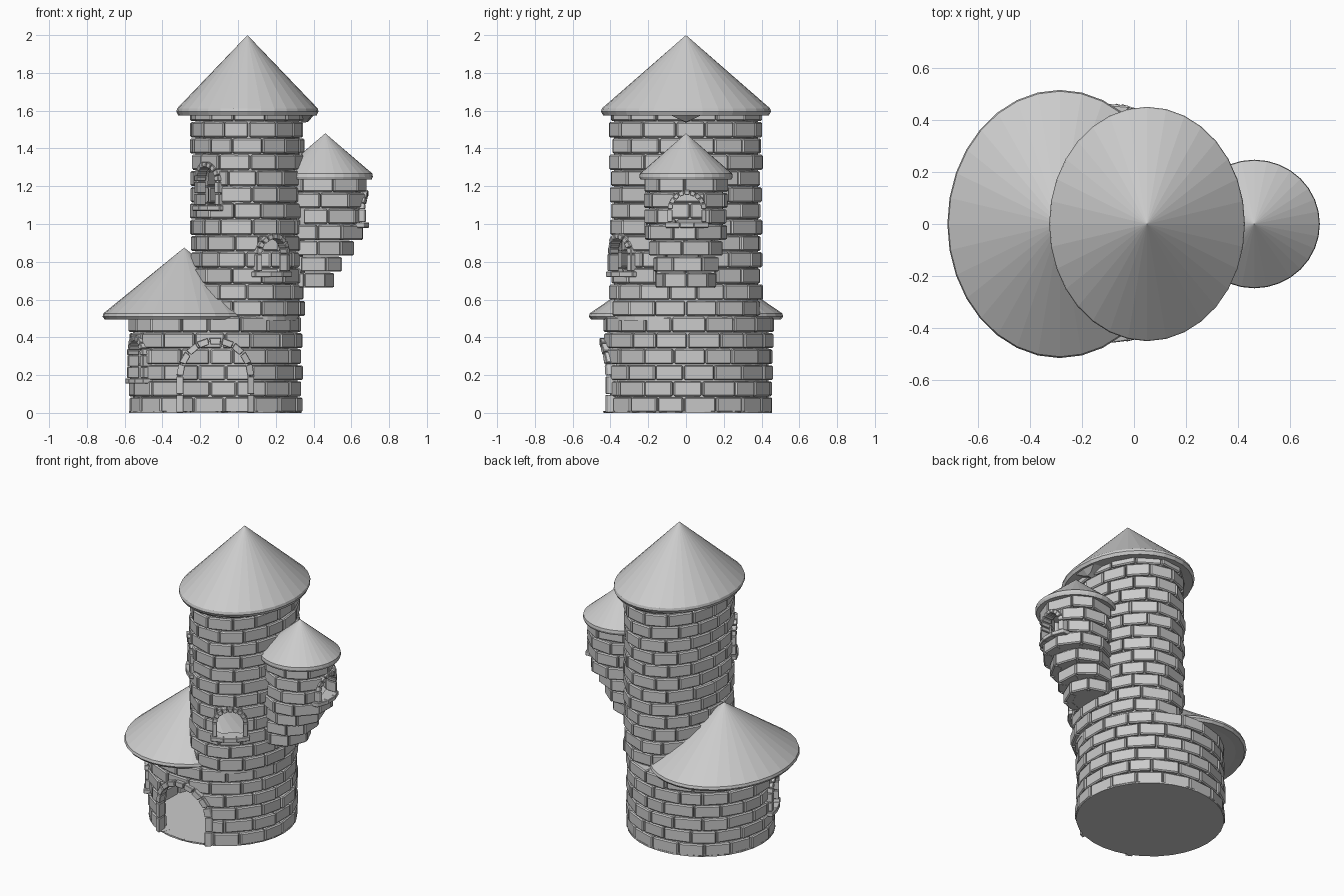
import bpy, bmesh, math, random
from mathutils import Matrix, Vector

if "Cube" in bpy.data.objects:
    bpy.data.objects.remove(bpy.data.objects["Cube"])

random.seed(4)
BASE = (-0.12, 0.01, 0.46, 0.45)      # ellipse: centre x, y, radius x, y
TOWER = (0.05, 0.0, 0.30, 0.405)


def finish(name, bm):
    bmesh.ops.recalc_face_normals(bm, faces=bm.faces)
    me = bpy.data.meshes.new(name)
    bm.to_mesh(me)
    bm.free()
    ob = bpy.data.objects.new(name, me)
    bpy.context.collection.objects.link(ob)
    return ob


def on_ellipse(e, t, inset=0.0):
    return (e[0] + (e[2] - inset) * math.cos(t), e[1] + (e[3] - inset) * math.sin(t))


def even_angles(e, n, shifts):
    """Angles that split the ellipse into n pieces of about equal arc length."""
    steps, total, acc = 360, 0.0, [0.0]
    for i in range(steps):
        t = (i + 0.5) * math.tau / steps
        total += math.hypot(e[2] * math.sin(t), e[3] * math.cos(t))
        acc.append(total)
    out = []
    for k in range(n):
        goal = ((k + shifts[k]) / n % 1.0) * total
        i = next(j for j in range(steps) if acc[j + 1] >= goal)
        out.append((i + (goal - acc[i]) / (acc[i + 1] - acc[i])) * math.tau / steps)
    return out


def block(bm, pts):
    """Box from eight points: four below, four above."""
    v = [bm.verts.new(p) for p in pts]
    for f in ((3, 2, 1, 0), (4, 5, 6, 7), (0, 1, 5, 4), (1, 2, 6, 5), (2, 3, 7, 6), (3, 0, 4, 7)):
        bm.faces.new([v[i] for i in f])


def soften(bm, w):
    bmesh.ops.recalc_face_normals(bm, faces=bm.faces)
    bmesh.ops.bevel(bm, geom=bm.edges[:], offset=w, segments=1, affect='EDGES')


def bricks(name, rows, skip=None):
    """rows: list of (ellipse, z0, z1, count)"""
    bm = bmesh.new()
    for r, (e, z0, z1, n) in enumerate(rows):
        base = 0.5 * (r % 2) + random.uniform(-0.1, 0.1)
        a = even_angles(e, n, [base + random.uniform(-0.1, 0.1) for _ in range(n)])
        for k in range(n):
            t0, t1 = a[k], a[(k + 1) % n]
            if t1 < t0:
                t1 += math.tau
            t0, t1 = t0 + 0.008, t1 - 0.008
            mx, my = on_ellipse(e, (t0 + t1) / 2)
            if skip and ((mx - skip[0]) / skip[2]) ** 2 + ((my - skip[1]) / skip[3]) ** 2 < 0.75:
                continue
            o = random.uniform(-0.006, 0.004)
            o2 = o + random.uniform(-0.003, 0.003)
            ring = [on_ellipse(e, t0, o), on_ellipse(e, t1, o2),
                    on_ellipse(e, t1, 0.06), on_ellipse(e, t0, 0.06)]
            block(bm, [(x, y, z) for z in (z0 + 0.003, z1 - 0.003) for x, y in ring])
    soften(bm, 0.007)
    return finish(name, bm)


def mortar(name, e, z0, z1, solid=False, inset=0.024):
    """Thin shell (or solid drum) that closes the joints behind the bricks."""
    bm = bmesh.new()
    n = 32
    loops = [(inset, z0), (inset, z1)] + ([] if solid else [(inset + 0.02, z1), (inset + 0.02, z0)])
    rings = [[bm.verts.new((*on_ellipse(e, math.tau * i / n, s), z)) for i in range(n)] for s, z in loops]
    for j in range(1 if solid else 4):
        A, B = rings[j], rings[(j + 1) % len(rings)]
        for i in range(n):
            bm.faces.new((A[i], A[(i + 1) % n], B[(i + 1) % n], B[i]))
    if solid:
        bm.faces.new(rings[0][::-1])
        bm.faces.new(rings[1])
    return finish(name, bm)


def roof(name, cx, rx, ry, z_lip, z_eave, z_top, n=32):
    bm = bmesh.new()
    prof = [(0.86, z_lip + 0.005), (0.975, z_lip), (1.0, z_eave - 0.005), (0.99, z_eave + 0.012)]
    rings = [[bm.verts.new((cx + rx * s * math.cos(math.tau * i / n), ry * s * math.sin(math.tau * i / n), z))
              for i in range(n)] for s, z in prof]
    tip = bm.verts.new((cx, 0, z_top))
    for i in range(n):
        j = (i + 1) % n
        for A, B in zip(rings, rings[1:]):
            bm.faces.new((A[i], A[j], B[j], B[i]))
        bm.faces.new((rings[-1][i], rings[-1][j], tip))
    bm.faces.new(rings[0][::-1])
    return finish(name, bm)


def opening(name, targets, loc, deg, z0, z1, half, thick, R, sill=True):
    """Arched hole through the targets plus a stone surround that hugs the wall."""
    M = Matrix.Translation((loc[0], loc[1], 0)) @ Matrix.Rotation(math.radians(deg), 4, 'Z')
    spring, low = z1 - half, z0 + (0.028 if sill else 0.0)
    # cutter
    bm = bmesh.new()
    r = half - thick * 0.6
    zc = low - (0.0 if sill else -0.011)
    prof = [(-r, zc), (r, zc)] + [(r * math.cos(math.pi * i / 12), spring + r * math.sin(math.pi * i / 12))
                                  for i in range(13)]
    f = bm.faces.new([bm.verts.new(M @ Vector((x, -0.1, z))) for x, z in prof])
    ext = bmesh.ops.extrude_face_region(bm, geom=[f])
    d = M.to_3x3() @ Vector((0, 0.22, 0))
    bmesh.ops.translate(bm, vec=d, verts=[g for g in ext['geom'] if isinstance(g, bmesh.types.BMVert)])
    cutter = finish(name + "_cutter", bm)
    cutter.hide_render = True
    for t in targets:
        m = t.modifiers.new(name, 'BOOLEAN')
        m.operation, m.solver, m.object = 'DIFFERENCE', 'EXACT', cutter
    cutters.append(cutter)
    # surround
    bm = bmesh.new()

    def stone(quad, out):
        pts = []
        for y in (-out, 0.045):
            for x, z in quad:
                hug = R - math.sqrt(max(R * R - x * x, 0))
                pts.append(M @ Vector((x, y + hug, z)))
        block(bm, pts)

    ri, n = half - thick, 9
    for i in range(n):
        a, b = math.pi * i / n + 0.02, math.pi * (i + 1) / n - 0.02
        stone([(q * math.cos(t), spring + q * math.sin(t)) for q, t in ((ri, a), (half, a), (half, b), (ri, b))],
              0.018 + random.uniform(-0.003, 0.003))
    k = max(1, round((spring - low) / 0.08))
    for s in (-1, 1):
        for i in range(k):
            a = low + (spring - low) * i / k + 0.002
            b = low + (spring - low) * (i + 1) / k - 0.002
            stone([(s * ri, a), (s * half, a), (s * half, b), (s * ri, b)], 0.018 + random.uniform(-0.003, 0.003))
    if sill:
        w = half + 0.012
        for a, b in ((-w, -w / 3), (-w / 3, w / 3), (w / 3, w)):
            stone([(a, z0), (b, z0), (b, low), (a, low)], 0.026)
    soften(bm, 0.003)
    finish(name + "_surround", bm)


cutters = []
# walls
base = bricks("base_bricks", [(BASE, i * 0.085, (i + 1) * 0.085, 17) for i in range(6)])
base_m = mortar("base_mortar", BASE, 0.0, 0.505)
mortar("floor", BASE, 0.0, 0.01, True, 0.004)
tower = bricks("tower_bricks", [(TOWER, 0.51 + i * 0.086, 0.596 + i * 0.086, 14) for i in range(13)])
tower_m = mortar("tower_mortar", TOWER, 0.49, 1.6)

# side turret: lower courses step outwards
courses = [(0.355, 0.16), (0.38, 0.18), (0.42, 0.195), (0.455, 0.22), (0.46, 0.22), (0.46, 0.222), (0.46, 0.224)]
rows, upper = [], []
for i, (cx, r) in enumerate(courses):
    e, z = (cx, 0, r, r), 0.66 + i * 0.0845
    rows.append((e, z, z + 0.0845, 9 if i > 2 else 8))
    if i < 4:
        mortar("turret_corbel_%d" % i, e, z + 0.004, z + 0.084, True)
turret = bricks("turret_bricks", rows, skip=TOWER)
turret_m = mortar("turret_mortar", (0.46, 0, 0.22, 0.22), 0.98, 1.25)

# roofs
roof("base_roof", -0.285, 0.432, 0.515, 0.495, 0.515, 0.875)
roof("tower_roof", 0.05, 0.376, 0.45, 1.575, 1.6, 2.0)
roof("turret_roof", 0.462, 0.252, 0.247, 1.235, 1.255, 1.48)

# small stones under the tower eave
bm = bmesh.new()
for s in (-1, 1):
    block(bm, [(x, s * y, z) for x, y, z in (
        (0.33, 0.0, 1.535), (0.37, 0.0, 1.54), (0.37, 0.03, 1.552), (0.33, 0.03, 1.552),
        (0.33, 0.0, 1.585), (0.41, 0.0, 1.585), (0.40, 0.1, 1.585), (0.33, 0.1, 1.585))])
finish("eave_stones", bm)

# door and windows
opening("door", (base, base_m), (-0.12, -0.44), 0, 0.0, 0.40, 0.205, 0.036, 0.47, sill=False)
opening("tower_window_right", (tower, tower_m), (0.19, -0.355), 36, 0.72, 0.95, 0.108, 0.028, 0.28)
opening("tower_window_left", (tower, tower_m), (-0.165, -0.28), -52, 1.07, 1.33, 0.105, 0.028, 0.35)
opening("base_window", (base, base_m), (-0.54, -0.175), -66, 0.155, 0.41, 0.105, 0.028, 0.46)
opening("turret_window", (turret, turret_m), (0.672, 0.005), 90, 0.98, 1.18, 0.102, 0.026, 0.22)

# bake the cuts and drop the cutters
dg = bpy.context.evaluated_depsgraph_get()
dg.update()
for ob in (base, base_m, tower, tower_m, turret, turret_m):
    me = bpy.data.meshes.new_from_object(ob.evaluated_get(dg))
    ob.modifiers.clear()
    ob.data = me
for c in cutters:
    bpy.data.objects.remove(c)
